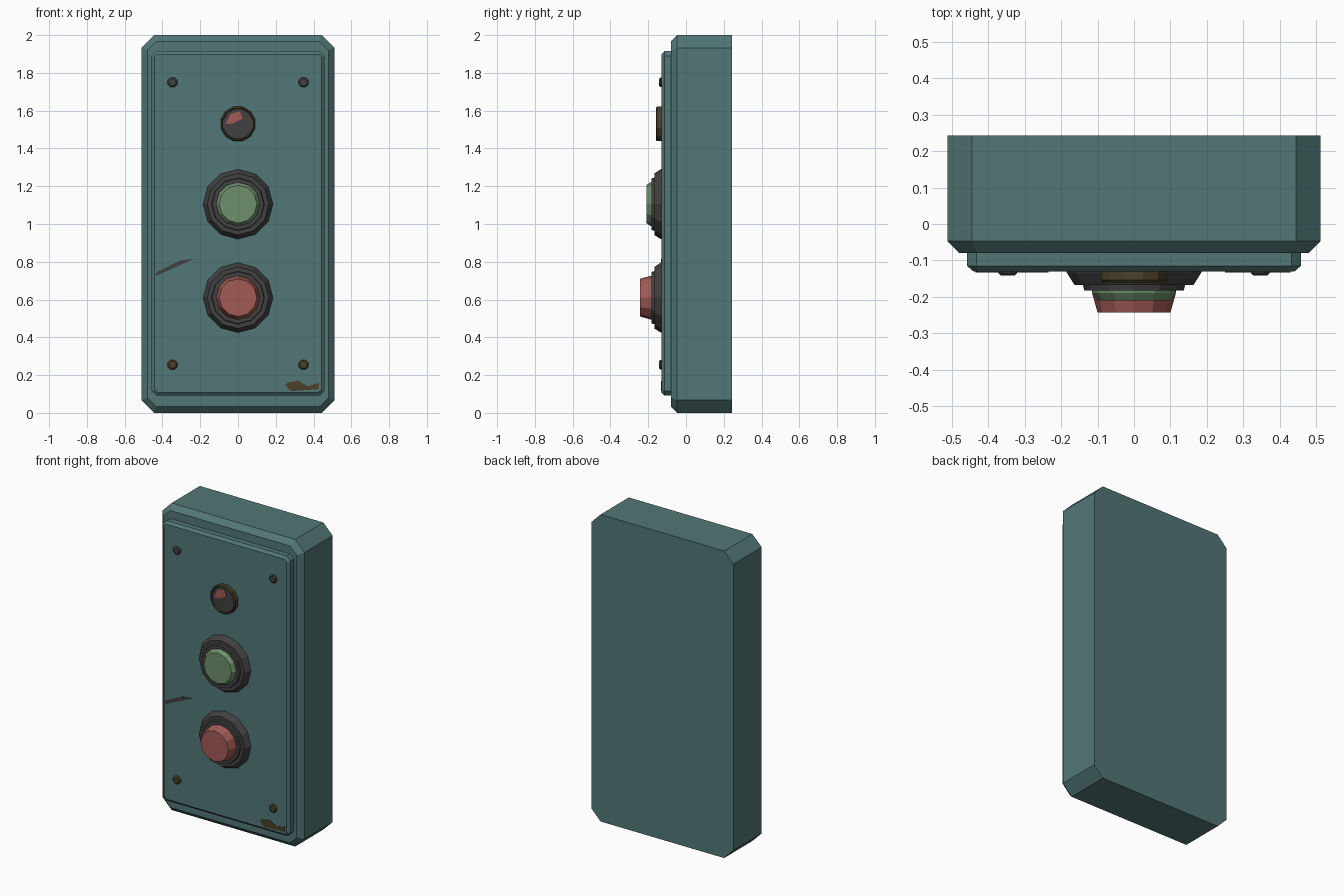
import bpy, math

cube = bpy.data.objects.get("Cube")
if cube:
    bpy.data.objects.remove(cube, do_unlink=True)


def material(name, r, g, b):
    m = bpy.data.materials.new(name)
    m.use_nodes = True
    m.diffuse_color = (r, g, b, 1)
    m.node_tree.nodes["Principled BSDF"].inputs["Base Color"].default_value = (r, g, b, 1)
    return m


TEAL = material("teal paint", 0.085, 0.185, 0.182)
DARK = material("dark grey", 0.052, 0.052, 0.052)
RUST = material("rust brown", 0.07, 0.052, 0.022)
GREEN = material("faded green", 0.155, 0.275, 0.145)
RED = material("faded red", 0.36, 0.105, 0.093)


def loft(name, rings, mat):
    """Join equal-length rings, given back to front, and cap both ends."""
    n = len(rings[0])
    verts = [p for ring in rings for p in ring]
    faces = [list(range(n))[::-1], [len(verts) - n + i for i in range(n)]]
    for k in range(len(rings) - 1):
        a, b = k * n, (k + 1) * n
        faces += [(a + i, a + (i + 1) % n, b + (i + 1) % n, b + i) for i in range(n)]
    mesh = bpy.data.meshes.new(name)
    mesh.from_pydata(verts, [], faces)
    mesh.materials.append(mat)
    obj = bpy.data.objects.new(name, mesh)
    bpy.context.collection.objects.link(obj)
    return obj


def box_ring(w, h, zc, cut, y, inset):
    """Rectangle with cut corners, counter-clockwise from the front."""
    w, h = w - inset, h - inset
    cut -= inset * 0.586
    pts = [(w, h - cut), (w - cut, h), (cut - w, h), (-w, h - cut),
           (-w, cut - h), (cut - w, -h), (w - cut, -h), (w, cut - h)]
    return [(x, y, zc + z) for x, z in pts]


def turned(name, x, z, profile, mat, sides=12, turn=0.0):
    """Round part facing the front; profile holds (radius, y)."""
    angles = [2 * math.pi * (i + turn) / sides for i in range(sides)]
    rings = [[(x + r * math.cos(a), y, z + r * math.sin(a)) for a in angles]
             for r, y in profile]
    return loft(name, rings, mat)


def patch(name, pts, y, mat):
    """Thin flat flake lying on the front."""
    return loft(name, [[(x, y + d, z) for x, z in pts] for d in (0.001, -0.002)], mat)


# Housing and raised front panel
loft("housing", [box_ring(0.512, 1.0, 1.0, 0.067, y, i)
                 for y, i in ((0.243, 0), (-0.047, 0), (-0.08, 0.033))], TEAL)
loft("front_panel", [box_ring(0.458, 0.912, 1.003, 0.025, y, i)
                     for y, i in ((-0.07, 0), (-0.115, 0), (-0.13, 0.017))], TEAL)

# Push buttons: sloped collar, stepped ring and cap
for label, z, tip, mat in (("start", 1.105, -0.21, GREEN), ("stop", 0.61, -0.243, RED)):
    turned(label + "_collar", 0, z, [(0.185, -0.12), (0.185, -0.133), (0.163, -0.168),
                                     (0.14, -0.168), (0.137, -0.182)], DARK)
    turned(label + "_button", 0, z, [(0.117, -0.17), (0.115, -0.19), (0.1, tip)], mat)

# Broken indicator lamp: rim, dark socket and leftover lens shard
turned("lamp_rim", 0, 1.53, [(0.094, -0.12), (0.094, -0.154), (0.088, -0.16),
                             (0.083, -0.16), (0.081, -0.15)], RUST, turn=0.5)
turned("lamp_socket", 0, 1.53, [(0.08, -0.145), (0.08, -0.153)], DARK, turn=0.5)
patch("lens_shard", [(-0.065, 1.53), (-0.025, 1.532), (0.025, 1.558),
                     (0.01, 1.597), (-0.04, 1.582)], -0.154, RED)

# Corner screws, the lower pair rusted
for side, x in (("left", 0.347), ("right", -0.347)):
    for level, z, mat in (("upper", 1.75, DARK), ("lower", 0.255, RUST)):
        turned(f"{level}_{side}_screw", x, z,
               [(0.028, -0.125), (0.028, -0.135), (0.02, -0.142)], mat, 8, 0.5)

# Scratch and rust flake on the panel
patch("scratch", [(-0.435, 0.725), (-0.3, 0.785), (-0.235, 0.815),
                  (-0.305, 0.808), (-0.432, 0.745)], -0.131, DARK)
patch("rust_flake", [(0.28, 0.115), (0.425, 0.125), (0.43, 0.16), (0.37, 0.14),
                     (0.32, 0.17), (0.265, 0.162), (0.25, 0.147)], -0.131, RUST)
